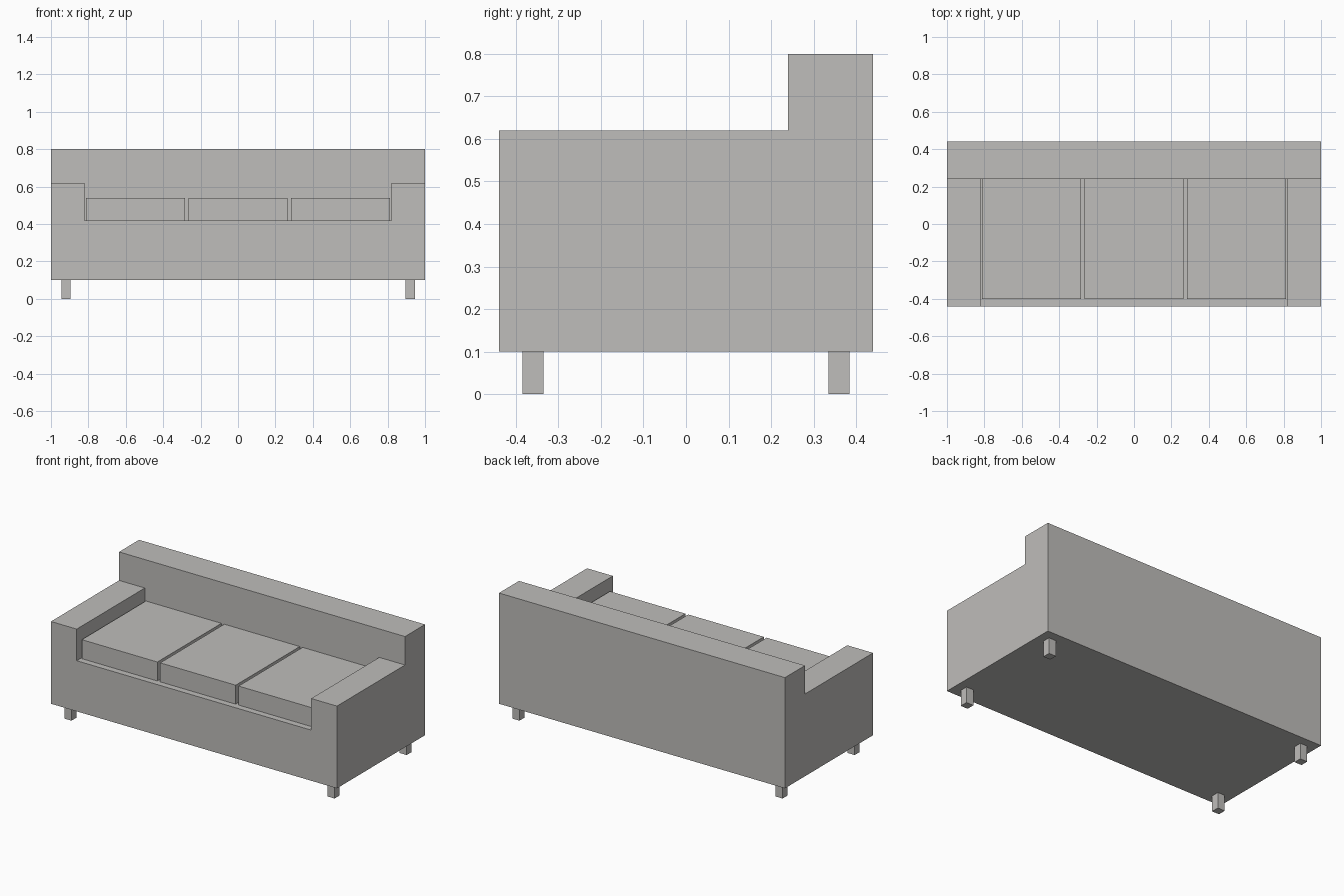
import bpy, bmesh
from mathutils import Matrix, Vector

if "Cube" in bpy.data.objects:
    bpy.data.objects.remove(bpy.data.objects["Cube"])

fabric = bpy.data.materials.new("warm_grey")
fabric.diffuse_color = (0.52, 0.51, 0.495, 1)
fabric.use_nodes = True
fabric.node_tree.nodes["Principled BSDF"].inputs["Base Color"].default_value = fabric.diffuse_color


def finish(name, bm):
    mesh = bpy.data.meshes.new(name)
    bm.to_mesh(mesh)
    bm.free()
    mesh.materials.append(fabric)
    obj = bpy.data.objects.new(name, mesh)
    bpy.context.collection.objects.link(obj)
    return obj


def box(name, lo, hi):
    lo, hi = Vector(lo), Vector(hi)
    bm = bmesh.new()
    bmesh.ops.create_cube(bm, size=1, matrix=Matrix.Translation((lo + hi) / 2)
                          @ Matrix.Diagonal((*(hi - lo), 1)))
    return finish(name, bm)


# Sofa frame: base, arms and backrest as one closed shell of stepped blocks
AXES = ([-1, -0.82, 0.82, 1], [-0.44, 0.24, 0.44], [0.10, 0.42, 0.62, 0.80])


def filled(c):
    if any(not 0 <= c[a] < len(AXES[a]) - 1 for a in range(3)):
        return False
    levels = 3 if c[1] == 1 else (1 if c[0] == 1 else 2)   # back, seat, arms
    return c[2] < levels


bm = bmesh.new()
for cell in ((i, j, k) for i in range(3) for j in range(2) for k in range(3)):
    if not filled(cell):
        continue
    for a in range(3):
        u, v = (a + 1) % 3, (a + 2) % 3
        for side in (0, 1):
            near = list(cell)
            near[a] += 2 * side - 1
            if filled(near):
                continue
            corners = []
            for du, dv in ((0, 0), (1, 0), (1, 1), (0, 1)):
                idx = list(cell)
                idx[a] += side
                idx[u] += du
                idx[v] += dv
                corners.append(bm.verts.new([AXES[n][idx[n]] for n in range(3)]))
            bm.faces.new(corners if side else corners[::-1])
bmesh.ops.remove_doubles(bm, verts=bm.verts, dist=1e-4)
bmesh.ops.dissolve_limit(bm, angle_limit=0.02, verts=bm.verts, edges=bm.edges)
finish("sofa_frame", bm)

# Three seat cushions with narrow gaps
for n, x in enumerate((-0.548, 0, 0.548)):
    box(f"seat_cushion_{n + 1}", (x - 0.264, -0.40, 0.42), (x + 0.264, 0.24, 0.54))

# Four square legs
for sx, xn in ((-1, "left"), (1, "right")):
    for sy, yn in ((-1, "front"), (1, "back")):
        x, y = sx * 0.92, sy * 0.36
        box(f"{yn}_{xn}_leg", (x - 0.025, y - 0.025, 0), (x + 0.025, y + 0.025, 0.10))
